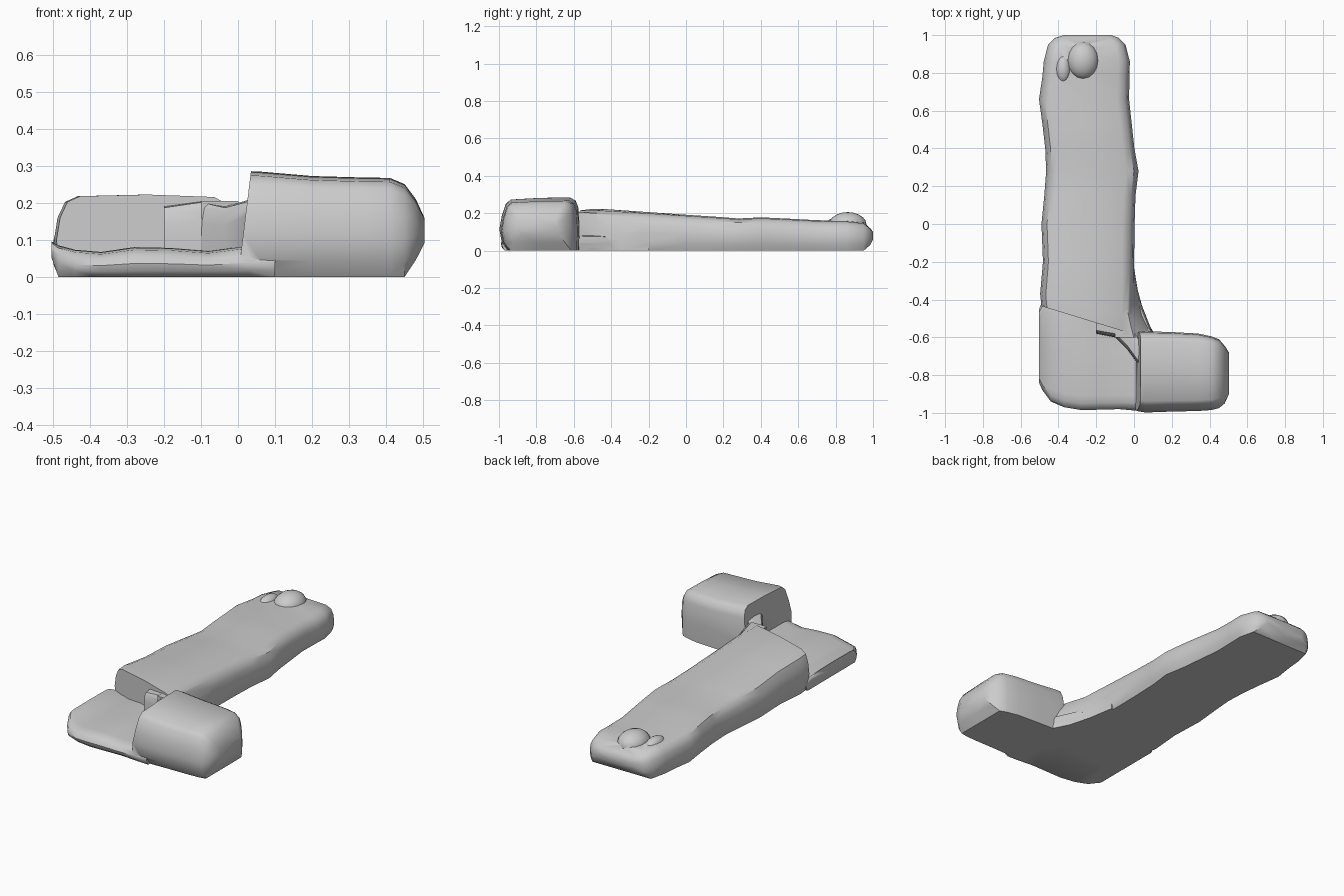
import bpy, bmesh, math

if "Cube" in bpy.data.objects:
    bpy.data.objects.remove(bpy.data.objects["Cube"])

# Cross-sections as (across, height) fractions, flat underneath with bulging sides
SLAB = [(.04, 0), (.5, 0), (.96, 0), (.99, .2), (1, .45), (.985, .68), (.95, .87),
        (.87, .97), (.5, 1), (.13, .98), (.06, .91), (.02, .72), (0, .45), (.01, .2)]
BLOCK = [(.1, 0), (.5, 0), (.99, 0), (1, .4), (.985, .8), (.95, .94), (.88, 1),
         (.5, .99), (.14, .96), (.08, .88), (.03, .65), (0, .4), (.03, .16)]
WEDGE = [(0, 0), (.5, 0), (1, 0), (.95, .3), (.8, .6), (.6, .85), (.45, 1), (0, 1)]


def loft(name, axis, profile, sections, lean=(0, 0)):
    """Sections: position, low side, high side, bottom, top, skew. Lean tilts the first ring."""
    bm = bmesh.new()
    rings = []
    for i, (t, a, b, z0, z1, skew) in enumerate(sections):
        ring = []
        for u, v in profile:
            p = t + skew * u + (lean[0] * v if i == 0 else 0)
            w = a + (b - a) * u
            z = z0 + (z1 - z0) * v
            ring.append(bm.verts.new((w, p, z) if axis == 'y' else (p, w, z)))
        rings.append(ring)
    n = len(profile)
    for r, s in zip(rings, rings[1:]):
        for k in range(n):
            bm.faces.new((r[k], r[(k + 1) % n], s[(k + 1) % n], s[k]))
    for ring in (rings[0], rings[-1]):
        bm.faces.new(ring)
    bmesh.ops.triangulate(bm, faces=[f for f in bm.faces if len(f.verts) == 4])
    bmesh.ops.recalc_face_normals(bm, faces=bm.faces)
    mesh = bpy.data.meshes.new(name)
    bm.to_mesh(mesh)
    bm.free()
    ob = bpy.data.objects.new(name, mesh)
    bpy.context.collection.objects.link(ob)
    return ob


def bump(name, loc, size):
    bpy.ops.mesh.primitive_uv_sphere_add(segments=16, ring_count=10, location=loc)
    ob = bpy.context.object
    ob.name = name
    ob.scale = size
    return ob


# Long bar with an uneven outline and a slanted front end
bar = loft("long_bar", 'y', SLAB, [
    (-.435, -.49, .0, 0, .222, -.15), (-.37, -.497, .0, 0, .222, -.12),
    (-.2, -.482, .0, 0, .207, -.03), (0, -.49, .003, 0, .192, 0),
    (.15, -.475, .008, 0, .182, 0), (.28, -.465, .024, 0, .172, 0),
    (.4, -.47, .002, 0, .178, 0), (.53, -.485, -.012, 0, .172, 0),
    (.66, -.503, -.026, 0, .165, 0), (.78, -.485, -.024, 0, .16, 0),
    (.86, -.478, -.022, 0, .16, 0), (.95, -.455, -.045, 0, .15, 0),
    (.985, -.42, -.08, .03, .12, 0), (1, -.37, -.12, .06, .1, 0)])

# Low corner plate
plate = loft("corner_plate", 'x', SLAB, [
    (-.503, -.84, -.45, .05, .095, 0), (-.485, -.88, -.41, 0, .085, 0),
    (-.44, -.94, -.4, 0, .073, 0), (-.37, -.97, -.4, 0, .067, 0),
    (-.28, -.985, -.4, 0, .08, 0), (-.18, -.983, -.4, 0, .078, 0),
    (-.08, -.98, -.4, 0, .07, 0), (.03, -.99, -.4, 0, .085, 0), (.1, -.985, -.58, 0, .09, 0)])

# Raised foot block
block = loft("foot_block", 'x', BLOCK, [
    (.0, -.99, -.57, 0, .285, 0), (.06, -.998, -.568, 0, .284, 0),
    (.2, -.993, -.572, 0, .272, 0), (.34, -.99, -.58, 0, .268, 0),
    (.41, -.985, -.595, 0, .267, 0), (.45, -.975, -.61, 0, .25, 0),
    (.48, -.95, -.645, .045, .21, 0), (.503, -.9, -.68, .09, .16, 0)], lean=(.035, 0))

# Saddle joining bar and block, and the wedge in the inner corner
saddle = loft("saddle", 'x', SLAB, [
    (-.2, -.58, -.45, .01, .19, 0), (-.1, -.6, -.45, .01, .205, 0),
    (-.035, -.665, -.5, .01, .19, 0), (.02, -.74, -.585, .01, .205, 0),
    (.06, -.76, -.6, .01, .22, 0)])
wedge = loft("inner_wedge", 'y', WEDGE, [
    (-.2, -.1, -.005, 0, .17, 0), (-.35, -.1, .02, 0, .19, 0),
    (-.48, -.1, .055, 0, .2, 0), (-.55, -.1, .09, 0, .205, 0), (-.6, -.1, .12, 0, .205, 0)])

# Small bumps at the far end
knob = bump("end_bump", (-.27, .865, .14), (.083, .1, .066))
nub = bump("small_bump", (-.375, .82, .145), (.038, .07, .033))

# Fuse everything into one body
bpy.context.view_layer.objects.active = bar
for part in (plate, block, saddle, wedge, knob, nub):
    m = bar.modifiers.new(part.name, 'BOOLEAN')
    m.operation, m.solver, m.object = 'UNION', 'EXACT', part
    bpy.ops.object.modifier_apply(modifier=m.name)
    bpy.data.objects.remove(part)
bar.name = "angled_slab"
bpy.ops.object.select_all(action='DESELECT')
bar.select_set(True)
bpy.ops.object.shade_smooth_by_angle(angle=math.radians(40))
